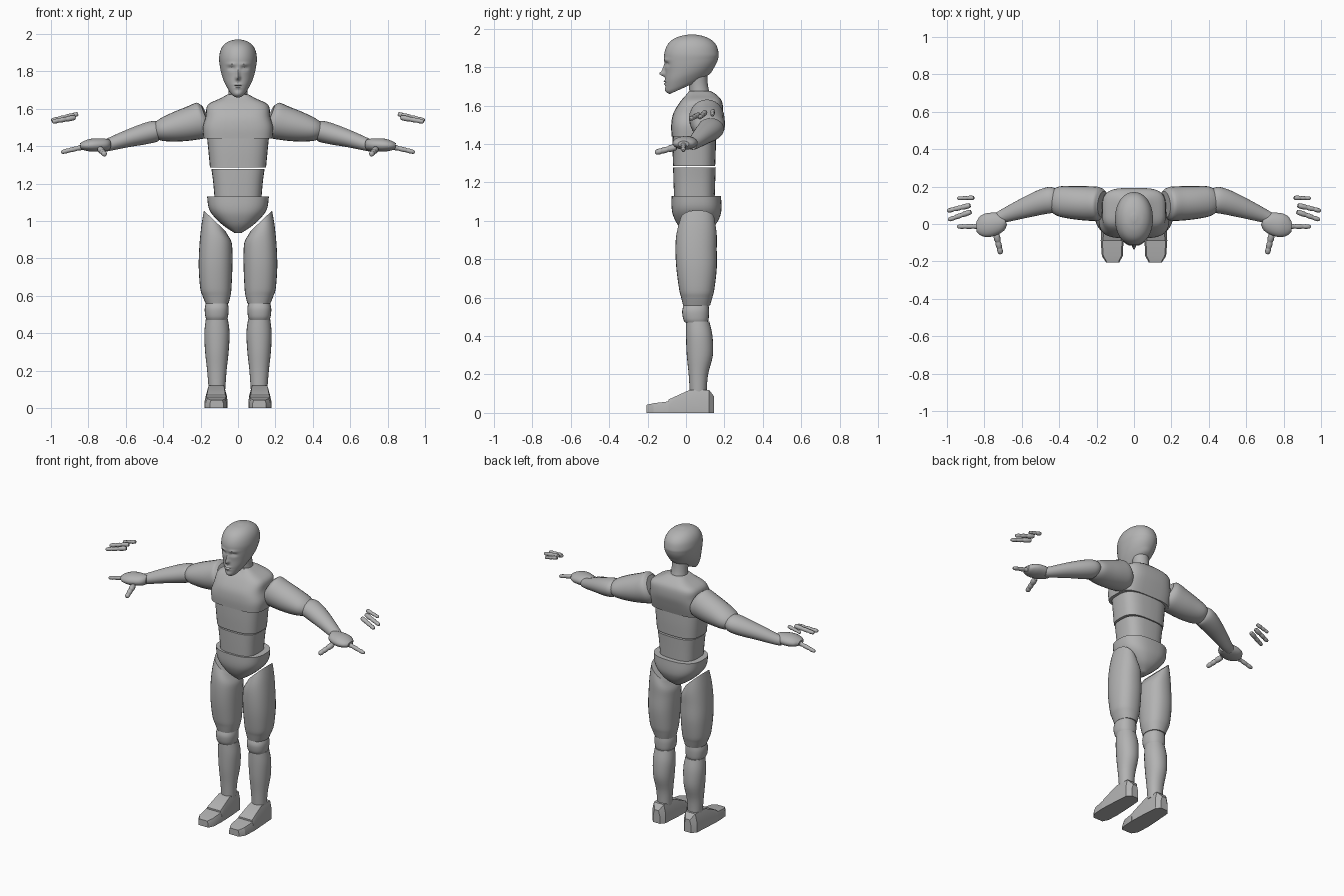
import bpy
import bmesh
import math
from mathutils import Vector

cube = bpy.data.objects.get("Cube")
if cube:
    bpy.data.objects.remove(cube, do_unlink=True)

grey = bpy.data.materials.new("mannequin grey")
grey.use_nodes = True
grey.diffuse_color = (0.45, 0.45, 0.45, 1)
grey.node_tree.nodes["Principled BSDF"].inputs["Base Color"].default_value = grey.diffuse_color


def finish(name, bm, paired=False, angle=35):
    """Turn a bmesh into a shaded object, optionally mirrored across x."""
    bmesh.ops.recalc_face_normals(bm, faces=bm.faces)
    mesh = bpy.data.meshes.new(name)
    bm.to_mesh(mesh)
    bm.free()
    mesh.materials.append(grey)
    obj = bpy.data.objects.new(name, mesh)
    bpy.context.collection.objects.link(obj)
    bpy.ops.object.select_all(action='DESELECT')
    bpy.context.view_layer.objects.active = obj
    obj.select_set(True)
    bpy.ops.object.shade_smooth_by_angle(angle=math.radians(angle))
    if paired:
        obj.modifiers.new("Mirror", 'MIRROR').use_mirror_merge = False
    return obj


def smooth_rows(rows, steps):
    """Catmull-Rom interpolation between rows of numbers."""
    out = []
    for i in range(len(rows) - 1):
        a, b, c, d = (rows[min(max(i + k, 0), len(rows) - 1)] for k in (-1, 0, 1, 2))
        for s in range(steps):
            t = s / steps
            out.append([0.5 * (2 * q + (r - p) * t + (2 * p - 5 * q + 4 * r - w) * t * t
                               + (3 * q - p - 3 * r + w) * t ** 3)
                        for p, q, r, w in zip(a, b, c, d)])
    return out + [list(rows[-1])]


def skin(rings):
    """Join rings of points into a closed surface."""
    bm = bmesh.new()
    loops = [[bm.verts.new(p) for p in ring] for ring in rings]
    n = len(loops[0])
    for low, high in zip(loops, loops[1:]):
        for i in range(n):
            j = (i + 1) % n
            bm.faces.new((low[i], low[j], high[j], high[i]))
    bm.faces.new(loops[0])
    bm.faces.new(loops[-1])
    return bm


def unit_ring(n, power):
    """Superellipse outline; a higher power is boxier."""
    for i in range(n):
        a = 2 * math.pi * i / n
        c, s = math.cos(a), math.sin(a)
        yield (math.copysign(abs(c) ** (2 / power), c), math.copysign(abs(s) ** (2 / power), s))


def stack(rows, n=28, power=2.0, steps=4):
    """Rings stacked upwards: z, x min, x max, y min, y max, x tilt, y tilt."""
    rings = []
    for z, x0, x1, y0, y1, tx, ty in smooth_rows(rows, steps):
        rx, ry = (x1 - x0) / 2, (y1 - y0) / 2
        rings.append([((x0 + x1) / 2 + rx * u, (y0 + y1) / 2 + ry * v,
                       z + tx * rx * u + ty * ry * v) for u, v in unit_ring(n, power)])
    return skin(rings)


def centred(rows):
    """Rows of z, half width, y min, y max and optional y tilt."""
    return [(r[0], -r[1], r[1], r[2], r[3], 0, r[4] if len(r) > 4 else 0) for r in rows]


def limb(rows):
    """Rows of z, x min, x max, y min, y max and optional x tilt."""
    return [tuple(r[:5]) + (r[5] if len(r) > 5 else 0, 0) for r in rows]


def tube(rows, n=24, steps=4):
    """Rings along a path: x, y, z, horizontal radius, vertical radius."""
    rows = smooth_rows(rows, steps)
    rings = []
    for i, (x, y, z, ru, rv) in enumerate(rows):
        along = Vector(rows[min(i + 1, len(rows) - 1)][:3]) - Vector(rows[max(i - 1, 0)][:3])
        u = along.cross(Vector((0, 0, 1))).normalized()
        v = u.cross(along).normalized()
        rings.append([Vector((x, y, z)) + u * ru * a + v * rv * b for a, b in unit_ring(n, 2)])
    return skin(rings)


def finger(name, start, end, r):
    """Jointed finger whose radius swells between knuckles."""
    a, b = Vector(start), Vector(end)
    shape = ((0, .6), (.05, 1), (.3, 1.1), (.4, .85), (.5, 1), (.65, .95),
             (.72, .8), (.8, .95), (.95, .8), (1, .4))
    finish(name, tube([(*a.lerp(b, t), r * k, r * k) for t, k in shape], 12, 2), True)


def hull(name, sections):
    """Faceted block over cross-sections: y, x min, x max, height, top inset."""
    bm = bmesh.new()
    for y, x0, x1, h, inset in sections:
        for p in ((x0, y, 0), (x1, y, 0), (x0, y, h * .55), (x1, y, h * .55),
                  (x0 + inset, y, h), (x1 - inset, y, h)):
            bm.verts.new(p)
    res = bmesh.ops.convex_hull(bm, input=bm.verts)
    bmesh.ops.delete(bm, geom=[v for v in res["geom_interior"] if v.is_valid], context='VERTS')
    finish(name, bm, True, 25)


# Head, with the face pushed out and in by soft bumps
head = stack(centred([
    (1.697, .038, -.085, .08, .45), (1.72, .056, -.102, .125, .4),
    (1.758, .078, -.108, .145, .3), (1.797, .091, -.108, .16, .2),
    (1.834, .098, -.112, .168, .1), (1.87, .101, -.113, .17),
    (1.91, .094, -.1, .16), (1.94, .077, -.075, .135),
    (1.96, .05, -.035, .095), (1.97, .014, .015, .05)]), 96, 2.1, 8)
bumps = [  # x, z, push, x spread, z spread
    (0, 1.765, -.026, .011, .012), (0, 1.785, -.014, .009, .022),
    (.035, 1.815, .012, .018, .010), (.035, 1.838, -.006, .025, .008),
    (.034, 1.812, -.006, .010, .005), (0, 1.727, -.010, .018, .005),
    (0, 1.712, -.009, .016, .005), (0, 1.719, .006, .022, .003),
    (0, 1.68, -.006, .022, .014)]
for v in head.verts:
    if v.co.y < -.02:
        x, z = abs(v.co.x), v.co.z
        v.co.y += sum(p * math.exp(-((x - bx) / sx) ** 2 - ((z - bz) / sz) ** 2)
                      for bx, bz, p, sx, sz in bumps)
finish("head", head)

# Neck and trunk
finish("neck", stack(centred([(1.63, .055, .02, .135), (1.70, .05, .015, .115),
                              (1.77, .055, 0, .11)])))
finish("chest", stack(centred([
    (1.44, .183, -.075, .16), (1.50, .188, -.077, .178), (1.56, .172, -.066, .192),
    (1.62, .162, -.03, .188), (1.655, .095, .0, .16), (1.675, .058, .015, .13)]), 40, 3.6))
finish("abdomen", stack(centred([(1.285, .15, -.067, .152), (1.37, .158, -.07, .155),
                                 (1.45, .166, -.07, .155)]), 32, 3))
finish("waist", stack(centred([(1.08, .122, -.06, .148), (1.20, .132, -.065, .152),
                               (1.277, .142, -.067, .155)]), 32, 3))
finish("pelvis", stack(centred([
    (.935, .018, .0, .1), (.975, .078, -.04, .15), (1.025, .13, -.066, .178),
    (1.07, .157, -.075, .185), (1.13, .165, -.075, .182)]), 36, 2.6))

# Legs
finish("thighs", stack(limb([
    (1.0, .067, .182, -.03, .15, .95), (.93, .037, .197, -.05, .16, .45),
    (.85, .03, .207, -.055, .16, .1), (.75, .03, .21, -.05, .16),
    (.64, .035, .202, -.035, .147), (.60, .04, .19, -.025, .137),
    (.558, .05, .173, -.015, .125)]), 28, 2.3), True)
finish("knees", stack(limb([
    (.47, .06, .168, -.005, .113), (.49, .053, .175, -.015, .118),
    (.53, .05, .178, -.02, .12), (.56, .055, .172, -.012, .118)]), 24, 2.3), True)
finish("shins", stack(limb([
    (.475, .054, .172, .0, .122), (.40, .045, .18, .0, .138), (.30, .05, .176, .004, .14),
    (.20, .061, .165, .014, .115), (.10, .068, .157, .02, .107)]), 24, 2.1), True)
hull("feet", [(.147, .09, .14, .085, .01), (.12, .068, .165, .12, .012),
              (.02, .06, .172, .12, .015), (-.09, .056, .178, .07, .012)])
hull("toes", [(-.088, .056, .178, .06, .008), (-.17, .06, .172, .05, .008),
              (-.205, .078, .15, .042, .006)])

# Arms
finish("upper_arms", tube([
    (.165, .105, 1.55, .07, .075), (.19, .107, 1.54, .09, .097),
    (.25, .11, 1.522, .092, .092), (.33, .115, 1.503, .088, .08),
    (.40, .122, 1.488, .08, .063), (.435, .125, 1.482, .062, .048)]), True)
finish("forearms", tube([
    (.42, .13, 1.482, .05, .04), (.44, .13, 1.48, .069, .056), (.50, .115, 1.465, .066, .056),
    (.60, .08, 1.437, .052, .045), (.70, .042, 1.405, .036, .033),
    (.73, .03, 1.40, .03, .03)]), True)
finish("hands", tube([
    (.69, .02, 1.407, .026, .028), (.72, .008, 1.407, .054, .034),
    (.78, -.006, 1.405, .064, .035), (.82, -.012, 1.402, .052, .026),
    (.842, -.013, 1.40, .028, .016)]), True)

# Thumb and index finger joined to the hand, the others floating apart
finger("thumbs", (.738, -.05, 1.385), (.712, -.16, 1.355), .016)
finger("index_fingers", (.80, -.012, 1.402), (.945, -.014, 1.367), .013)
finger("middle_fingers", (.87, .066, 1.553), (.993, .022, 1.53), .013)
finger("ring_fingers", (.875, .10, 1.565), (.998, .07, 1.537), .013)
finger("little_fingers", (.855, .14, 1.572), (.945, .137, 1.55), .011)
